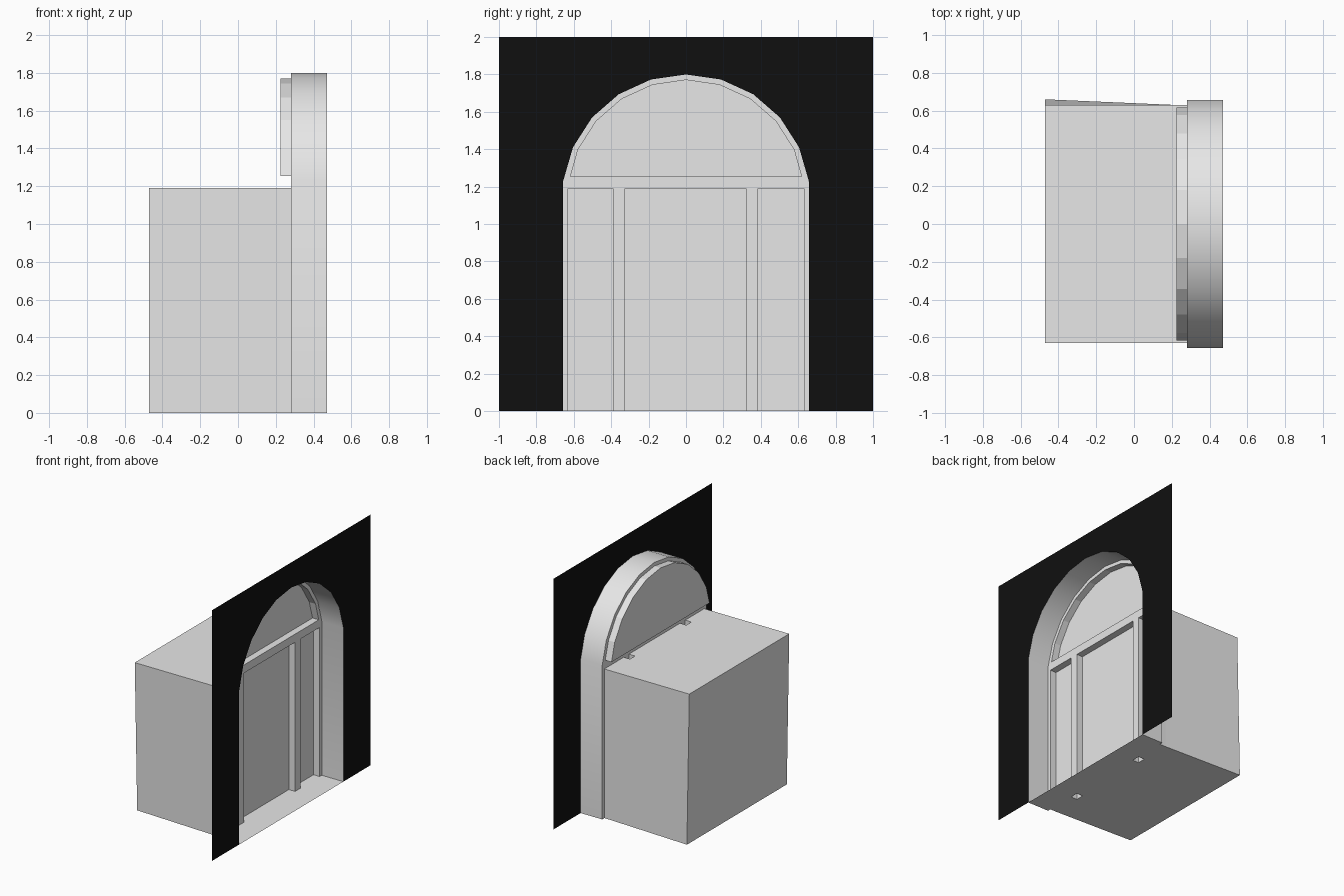
import bpy
import bmesh
from math import sin, cos, radians

cube = bpy.data.objects.get("Cube")
if cube:
    bpy.data.objects.remove(cube, do_unlink=True)


def material(name, value):
    mat = bpy.data.materials.new(name)
    mat.use_nodes = True
    colour = (value, value, value, 1)
    mat.diffuse_color = colour
    mat.node_tree.nodes["Principled BSDF"].inputs["Base Color"].default_value = colour
    return mat


GREY = material("light grey", 0.8)
BLACK = material("wall black", 0.005)

# Main depths along x and heights along z
WALL_X, FRAME_X, PANEL_X, BACK_X = 0.47, 0.28, 0.225, -0.47
DOOR_TOP, FAN_BASE = 1.19, 1.255
HALF = 0.657
SKEW = 0.03


def make(name, faces, mat=GREY, smooth=False):
    """Builds one mesh object from lists of corner points."""
    bm = bmesh.new()
    for corners in faces:
        bm.faces.new([bm.verts.new(c) for c in corners])
    bmesh.ops.remove_doubles(bm, verts=bm.verts, dist=0.0005)
    bmesh.ops.recalc_face_normals(bm, faces=bm.faces)
    mesh = bpy.data.meshes.new(name)
    bm.to_mesh(mesh)
    bm.free()
    mesh.materials.append(mat)
    obj = bpy.data.objects.new(name, mesh)
    bpy.context.collection.objects.link(obj)
    if smooth:
        bpy.ops.object.select_all(action='DESELECT')
        obj.select_set(True)
        bpy.context.view_layer.objects.active = obj
        bpy.ops.object.shade_smooth_by_angle(angle=radians(30))
    return obj


def flat(x, profile):
    """A (y, z) profile placed on the plane at x."""
    return [(x, y, z) for y, z in profile]


def sweep(profile, x0, x1, closed=True):
    """Side faces joining a profile at x0 to the same profile at x1."""
    a, b = flat(x0, profile), flat(x1, profile)
    n = len(profile)
    return [[a[i], a[(i + 1) % n], b[(i + 1) % n], b[i]]
            for i in range(n if closed else n - 1)]


def rect(y0, y1, z0, z1):
    return [(y0, z0), (y1, z0), (y1, z1), (y0, z1)]


def arch(radius):
    """Faceted arc from the +y side over the top to the -y side."""
    angles = [radians(16.4 * i) for i in range(5, -6, -1)]
    return [(radius * sin(t), 1.136 + radius * cos(t)) for t in angles]


outer = arch(0.6636)
inner = arch(0.634)
inner[0], inner[-1] = (0.618, FAN_BASE), (-0.618, FAN_BASE)
opening = [(HALF, 0)] + outer + [(-HALF, 0)]

# Flat wall around the arched opening
make("wall", [flat(WALL_X, [(-1, 0), (-1, 2), (1, 2), (1, 0)] + opening)], BLACK)

# Arched reveal and its floor
make("reveal", sweep(opening, FRAME_X, WALL_X, closed=False), smooth=True)
make("threshold", sweep([(-HALF, 0), (HALF, 0)], FRAME_X, WALL_X, closed=False))

# Door frame: stiles, header rail and the rim round the fan panel
stiles = [(-HALF, -0.63), (-0.39, -0.325), (0.32, 0.385), (0.63, HALF)]
frame = [flat(FRAME_X, rect(a, b, 0, DOOR_TOP)) for a, b in stiles]
frame.append(flat(FRAME_X, rect(-HALF, HALF, DOOR_TOP, outer[0][1])))
frame.append(flat(FRAME_X, [outer[0], inner[0], inner[-1], outer[-1]]))
for i in range(len(outer) - 1):
    frame.append(flat(FRAME_X, [outer[i], outer[i + 1], inner[i + 1], inner[i]]))
make("door_frame", frame)

# Recess linings for the three door panels, between neighbouring stiles
for name, left, right in zip(("right_panel", "door_panel", "left_panel"),
                             stiles, stiles[1:]):
    make(name + "_recess",
         sweep(rect(left[1], right[0], 0, DOOR_TOP), PANEL_X, FRAME_X))

# Half-round fan panel set back above the header
make("fan_panel", sweep(inner, PANEL_X, FRAME_X) + [flat(PANEL_X, inner)])

# Box behind the door, its far bottom edge pushed slightly sideways
near = flat(PANEL_X, rect(-0.63, 0.63, 0, DOOR_TOP))
far = flat(BACK_X, rect(-0.63, 0.63, 0, DOOR_TOP))
far = [(x, y + (SKEW if z == 0 else 0), z) for x, y, z in far]
sides = [[near[i], near[i - 1], far[i - 1], far[i]] for i in range(4)]
make("back_box", sides + [near, far])
